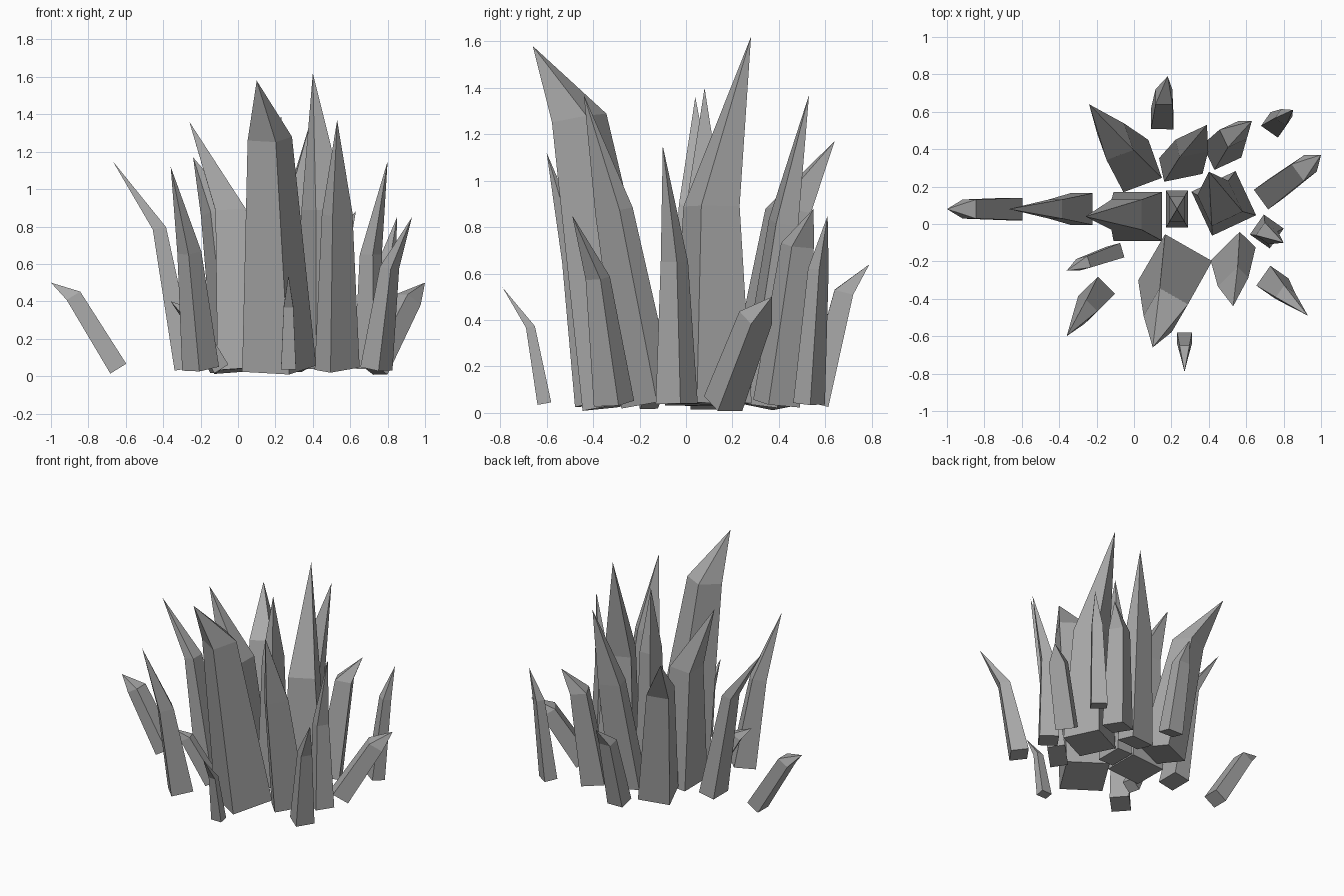
import bpy
import bmesh
import math
from mathutils import Vector, Matrix

# Remove the default cube
default_cube = bpy.data.objects.get("Cube")
if default_cube:
    bpy.data.objects.remove(default_cube, do_unlink=True)

# Single stone colour
GREY = (0.4, 0.4, 0.4, 1)
stone = bpy.data.materials.new("grey_crystal")
stone.use_nodes = True
stone.diffuse_color = GREY
shader = next(n for n in stone.node_tree.nodes if n.type == "BSDF_PRINCIPLED")
shader.inputs["Base Color"].default_value = GREY
shader.inputs["Roughness"].default_value = 0.8

GROUND = 0.04  # height of every base centre


def ring(bm, centre, size, frame):
    """Four corners of a rectangle, square to the shard's axis."""
    corners = []
    for sx, sy in ((-1, -1), (1, -1), (1, 1), (-1, 1)):
        offset = Vector((sx * size[0] / 2, sy * size[1] / 2, 0))
        corners.append(bm.verts.new(centre + frame @ offset))
    return corners


def shard(name, base, shoulder, tip, size, turn=0, taper=0.6):
    """Tapered four-sided shaft that bends into a pointed tip."""
    foot = Vector((*base, GROUND))
    neck = Vector(shoulder)
    tilt = Vector((0, 0, 1)).rotation_difference(neck - foot).to_matrix()
    frame = tilt @ Matrix.Rotation(math.radians(turn), 3, "Z")

    bm = bmesh.new()
    lower = ring(bm, foot, size, frame)
    upper = ring(bm, neck, [s * taper for s in size], frame)
    point = bm.verts.new(tip)
    bm.faces.new(lower)
    for i in range(4):
        j = (i + 1) % 4
        bm.faces.new((lower[i], lower[j], upper[j], upper[i]))
        bm.faces.new((upper[i], upper[j], point))
    bmesh.ops.recalc_face_normals(bm, faces=bm.faces)

    mesh = bpy.data.meshes.new(name)
    bm.to_mesh(mesh)
    bm.free()
    mesh.materials.append(stone)
    obj = bpy.data.objects.new(name, mesh)
    bpy.context.collection.objects.link(obj)
    return obj


# Large shards in the middle
shard("tall_front_shard", base=(.22, -.25), shoulder=(.17, -.46, 1.27),
      tip=(.1, -.66, 1.58), size=(.29, .29), turn=-30)
shard("tallest_shard", base=(.48, .11), shoulder=(.46, .11, .89),
      tip=(.4, .28, 1.62), size=(.26, .26), turn=25, taper=.7)
shard("centre_shard", base=(.02, .04), shoulder=(-.04, .05, .89),
      tip=(-.26, .04, 1.36), size=(.26, .26), taper=.62)
shard("slim_centre_shard", base=(.23, .08), shoulder=(.23, .08, .95),
      tip=(.23, .08, 1.4), size=(.12, .2), taper=.7)
shard("left_front_shard", base=(.53, -.16), shoulder=(.53, -.31, .87),
      tip=(.53, -.44, 1.37), size=(.22, .12), turn=45, taper=.68)
shard("right_back_shard", base=(.01, .31), shoulder=(-.1, .44, .87),
      tip=(-.24, .64, 1.17), size=(.22, .22), turn=20, taper=.7)
shard("left_back_shard", base=(.25, .31), shoulder=(.31, .42, .82),
      tip=(.39, .53, 1.37), size=(.21, .13), turn=12, taper=.75)

# Medium shards around them
shard("right_shard", base=(-.28, .08), shoulder=(-.42, .08, .79),
      tip=(-.67, .08, 1.15), size=(.12, .17))
shard("right_front_shard", base=(-.2, -.38), shoulder=(-.26, -.47, .66),
      tip=(-.36, -.6, 1.12), size=(.15, .13), turn=45, taper=.65)
shard("left_shard", base=(.71, -.04), shoulder=(.71, -.05, .65),
      tip=(.8, -.1, 1.15), size=(.13, .13), turn=-35, taper=.65)
shard("outer_left_front_shard", base=(.74, -.31), shoulder=(.81, -.38, .58),
      tip=(.93, -.49, .85), size=(.12, .13), turn=-35)
shard("outer_left_back_shard", base=(.75, .53), shoulder=(.8, .57, .62),
      tip=(.85, .61, .85), size=(.11, .09), turn=-35, taper=.65)
shard("short_left_back_shard", base=(.47, .39), shoulder=(.53, .48, .72),
      tip=(.63, .55, .88), size=(.16, .15), turn=25, taper=.7)

# Small leaning shards at the rim
shard("fallen_right_shard", base=(-.64, .08), shoulder=(-.88, .08, .43),
      tip=(-1, .08, .5), size=(.1, .12), taper=.85)
shard("fallen_left_shard", base=(.72, .16), shoulder=(.91, .3, .41),
      tip=(1, .37, .5), size=(.12, .13), turn=36, taper=.85)
shard("small_right_shard", base=(-.1, -.15), shoulder=(-.27, -.21, .34),
      tip=(-.36, -.25, .4), size=(.09, .08), turn=16, taper=.8)
shard("small_front_shard", base=(.27, -.61), shoulder=(.27, -.67, .37),
      tip=(.27, -.79, .54), size=(.08, .06), taper=.65)
shard("small_back_shard", base=(.15, .56), shoulder=(.16, .68, .52),
      tip=(.18, .79, .64), size=(.12, .11), taper=.75)
